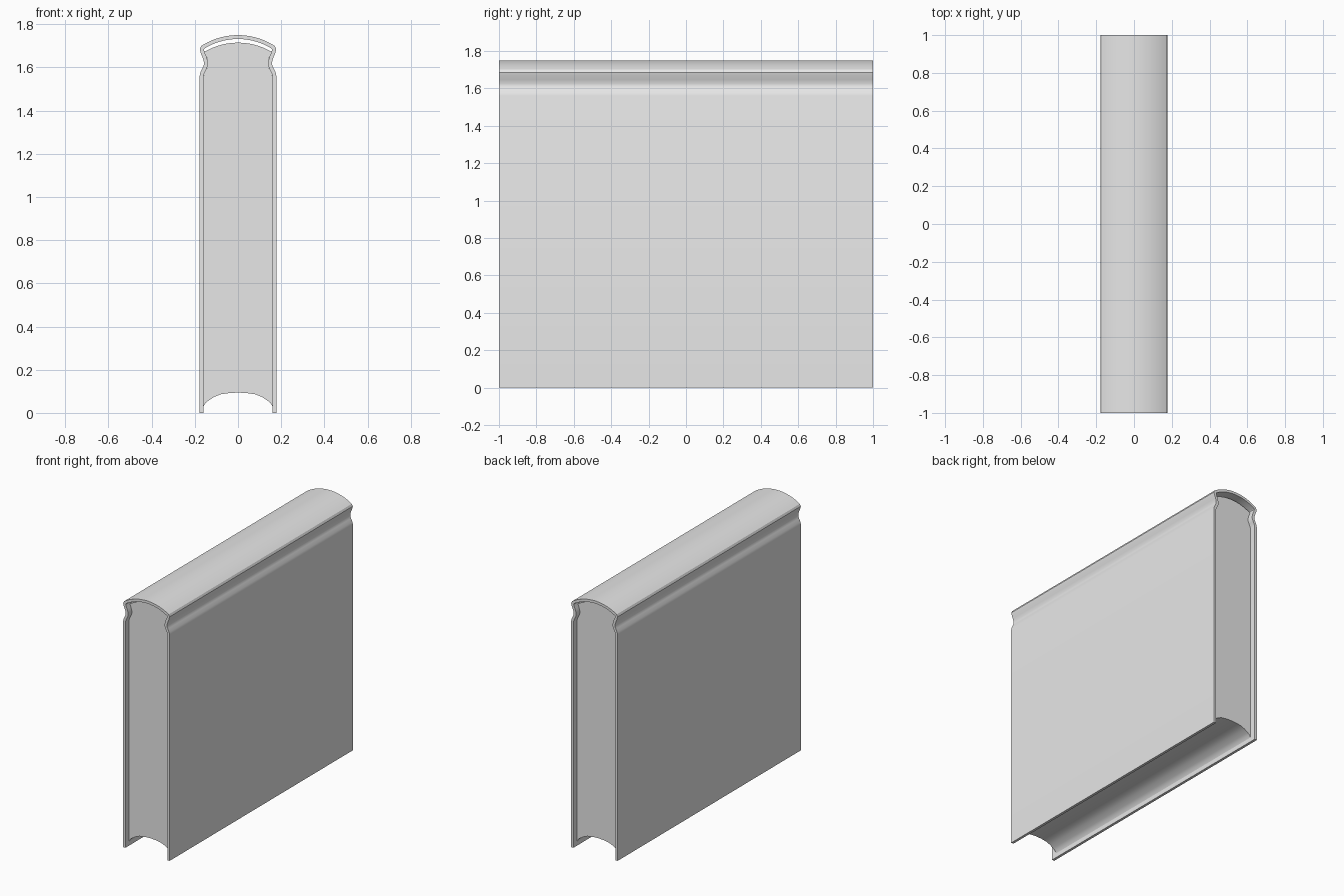
import bpy, bmesh, math
from mathutils import Vector

if "Cube" in bpy.data.objects:
    bpy.data.objects.remove(bpy.data.objects["Cube"], do_unlink=True)

grey = bpy.data.materials.new("light grey")
grey.diffuse_color = (0.8, 0.8, 0.8, 1)
grey.use_nodes = True
grey.node_tree.nodes["Principled BSDF"].inputs["Base Color"].default_value = (0.8, 0.8, 0.8, 1)


def arc(x0, z_end, z_mid, n):
    """Shallow arch from x0 to -x0, endpoints included."""
    rise = z_mid - z_end
    r = (x0 * x0 + rise * rise) / (2 * rise)
    a = math.asin(x0 / r)
    pts = []
    for i in range(n + 1):
        t = a * (1 - 2 * i / n)
        pts.append((r * math.sin(t), z_mid - r + r * math.cos(t)))
    return pts


def mirror(points):
    return [(-x, z) for x, z in reversed(points)]


def inset(points, d):
    """Offset an open outline inwards by d with mitred corners."""
    p = [Vector(q) for q in points]
    out = []
    for i, q in enumerate(p):
        dirs = []
        if i > 0:
            dirs.append((q - p[i - 1]).normalized())
        if i < len(p) - 1:
            dirs.append((p[i + 1] - q).normalized())
        normals = [Vector((-v.y, v.x)) for v in dirs]
        m = sum(normals, Vector((0, 0))).normalized()
        out.append(tuple(q + m * (d / max(m.dot(normals[0]), 0.5))))
    return out


def extrude(name, outline, half_depth):
    """Extrude a closed x-z outline along y."""
    bm = bmesh.new()
    face = bm.faces.new([bm.verts.new((x, -half_depth, z)) for x, z in outline])
    new = bmesh.ops.extrude_face_region(bm, geom=[face])["geom"]
    bmesh.ops.translate(bm, vec=(0, 2 * half_depth, 0),
                        verts=[v for v in new if isinstance(v, bmesh.types.BMVert)])
    bmesh.ops.recalc_face_normals(bm, faces=bm.faces)
    mesh = bpy.data.meshes.new(name)
    bm.to_mesh(mesh)
    bm.free()
    mesh.materials.append(grey)
    obj = bpy.data.objects.new(name, mesh)
    bpy.context.collection.objects.link(obj)
    bpy.ops.object.select_all(action='DESELECT')
    obj.select_set(True)
    bpy.context.view_layer.objects.active = obj
    bpy.ops.object.shade_smooth_by_angle(angle=math.radians(30))
    return obj


# Board and hinge groove on one side, bottom to top
side = [(0.178, 0), (0.178, 1.56), (0.174, 1.578), (0.164, 1.598),
        (0.158, 1.612), (0.158, 1.626), (0.164, 1.646), (0.173, 1.668),
        (0.177, 1.685)]

# Cover: boards, grooves and rounded spine in one bent sheet
outer = side + arc(0.17, 1.70, 1.75, 20) + mirror(side)
inner = inset(outer, 0.018)
extrude("cover", outer + inner[::-1], 1.0)

# Page block: follows the grooves, round at the spine, hollow at the fore edge
page_side = [(x, z) for x, z in inset(side, 0.0185) if 0.1 < z < 1.665]
page_side = [(0.1595, 0.03)] + page_side
top = arc(0.156, 1.672, 1.715, 20)
hollow = [(0.15, 0.047), (0.135, 0.058), (0.11, 0.074), (0.08, 0.086),
          (0.04, 0.092), (0, 0.094)]
fore_edge = [(-x, z) for x, z in hollow] + hollow[-2::-1]
extrude("page_block", page_side + top + mirror(page_side) + fore_edge, 0.96)
